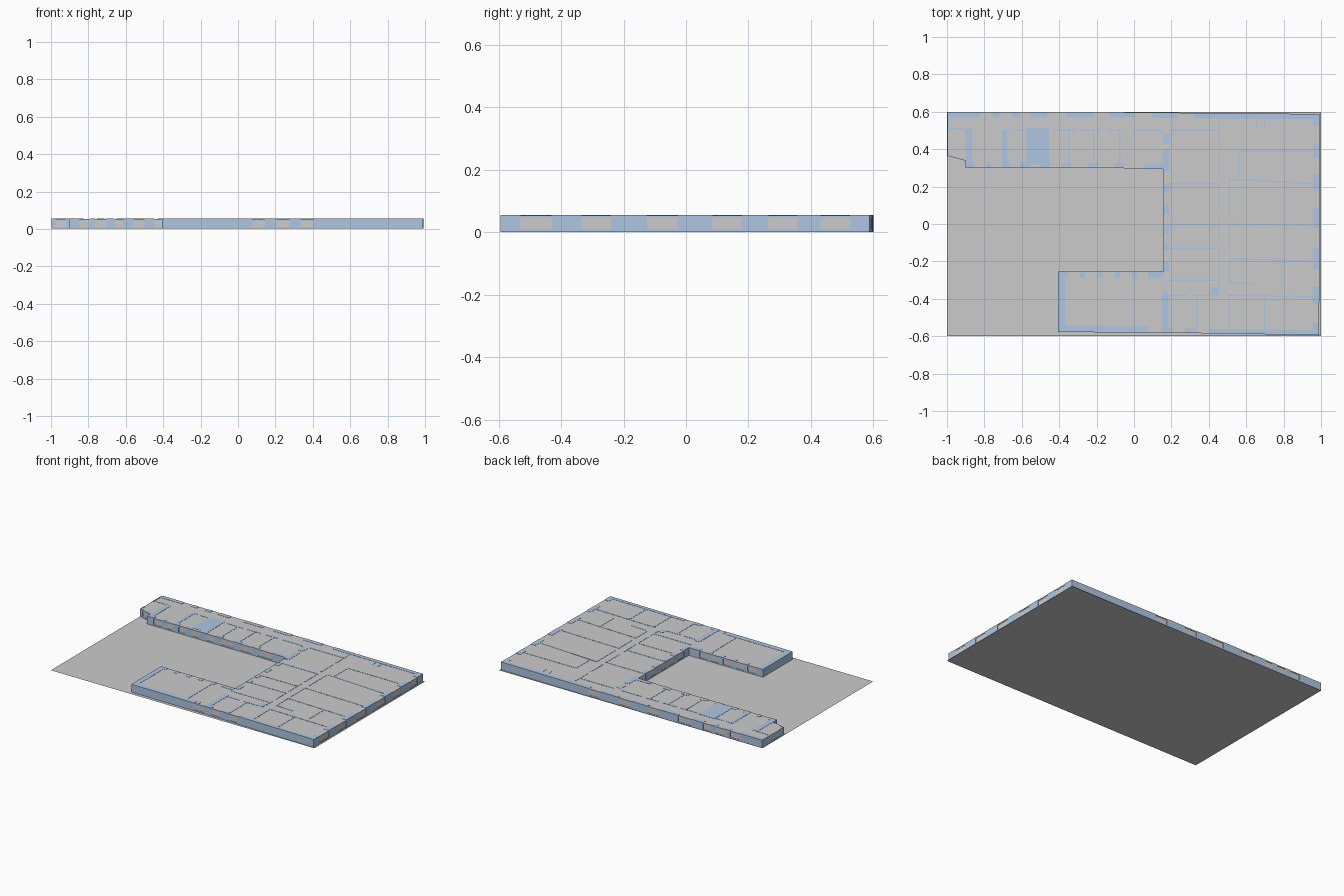
import bpy, bmesh
from mathutils import Vector

H, CAP, BASE = 0.055, 0.0535, 0.0012     # wall top, ceiling level, wall foot
SILL, HEAD = 0.010, 0.045                # window opening heights

blue = bpy.data.materials.new("wall_blue")
blue.diffuse_color = (0.42, 0.57, 0.76, 1)


def prism(bm, a, b, t0, t1, z0, z1):
    """Box along a-b; t0, t1 are sideways offsets to the left of the direction."""
    a, b = Vector(a), Vector(b)
    d = (b - a).normalized()
    n = Vector((-d.y, d.x))
    ring = [a + n * t0, b + n * t0, b + n * t1, a + n * t1]
    lo = [bm.verts.new((p.x, p.y, z0)) for p in ring]
    hi = [bm.verts.new((p.x, p.y, z1)) for p in ring]
    bm.faces.new(lo[::-1])
    bm.faces.new(hi)
    for i in range(4):
        j = (i + 1) % 4
        bm.faces.new((lo[i], lo[j], hi[j], hi[i]))


def finish(bm, name, mat=None):
    bmesh.ops.recalc_face_normals(bm, faces=bm.faces)
    me = bpy.data.meshes.new(name)
    bm.to_mesh(me)
    bm.free()
    ob = bpy.data.objects.new(name, me)
    bpy.context.collection.objects.link(ob)
    if mat:
        me.materials.append(mat)
    return ob


def sheet(name, pts, z):
    bm = bmesh.new()
    f = bm.faces.new([bm.verts.new((x, y, z)) for x, y in pts])
    f.normal_update()
    if f.normal.z < 0:
        f.normal_flip()
    me = bpy.data.meshes.new(name)
    bm.to_mesh(me)
    bm.free()
    bpy.context.collection.objects.link(bpy.data.objects.new(name, me))


# Ground sheet and ceiling sheet over the U-shaped plan (counter-clockwise)
outline = [(-0.405, -0.578), (0.1, -0.58), (0.99, -0.594), (0.993, 0.588),
           (-0.22, 0.599), (-0.998, 0.6), (-0.998, 0.365), (-0.9, 0.338),
           (-0.9, 0.3), (-0.1, 0.299), (0.157, 0.294), (0.157, -0.255),
           (-0.405, -0.255)]
sheet("ground_sheet", [(-1, -0.6), (1, -0.6), (1, 0.6), (-1, 0.6)], 0)
sheet("ceiling_sheet", outline, CAP)

walls, panes = bmesh.new(), bmesh.new()


def facade(a, b, axis, windows, thick=0.035):
    """Outer wall a-b, inside on the left; windows are intervals along an axis."""
    a, b = Vector(a), Vector(b)
    at = lambda v: a + (b - a) * ((v - a[axis]) / (b[axis] - a[axis]))
    rev = b[axis] < a[axis]
    pos = a[axis]
    for w in sorted((sorted(w, reverse=rev) for w in windows), reverse=rev):
        p, q = at(w[0]), at(w[1])
        prism(walls, at(pos), p, 0, thick, BASE, H)            # pier
        prism(walls, p, q, 0, 0.012, BASE, SILL)               # sill
        prism(walls, p, q, 0, 0.012, HEAD, CAP - 0.0003)       # lintel
        prism(panes, p, q, 0.002, 0.006, SILL, HEAD)           # pane
        pos = w[1]
    prism(walls, at(pos), b, 0, thick, BASE, H)


o = outline
# Front
facade(o[0], o[1], 0, [(0.075, 0.098)])
facade(o[1], o[2], 0, [(0.102, 0.145), (0.205, 0.275), (0.335, 0.405)], 0.025)
# Right
facade(o[2], o[3], 1, [(-0.53, -0.43), (-0.335, -0.24), (-0.125, -0.025),
                       (0.085, 0.18), (0.265, 0.355), (0.43, 0.525)])
# Back
facade(o[3], o[4], 0, [(0.235, 0.32), (0.0, 0.095), (-0.215, -0.13)], 0.028)
facade(o[4], o[5], 0, [(-0.465, -0.36), (-0.61, -0.55), (-0.715, -0.65),
                       (-0.825, -0.755)], 0.028)
# Left end of the back wing
facade(o[5], o[6], 1, [(0.41, 0.49)], 0.008)
facade(o[6], o[7], 0, [(-0.975, -0.92)], 0.006)
facade(o[7], o[8], 1, [])
# Courtyard: back wing, middle, front wing
facade(o[8], o[9], 0, [(-0.85, -0.79), (-0.765, -0.705), (-0.66, -0.61),
                       (-0.56, -0.5), (-0.45, -0.385), (-0.335, -0.245),
                       (-0.195, -0.105)], 0.028)
facade(o[9], o[10], 0, [(-0.055, 0.05)], 0.028)
facade(o[10], o[11], 1, [(0.21, 0.28), (0.105, 0.165), (-0.01, 0.05),
                         (-0.1, -0.05), (-0.2, -0.14)], 0.03)
facade(o[11], o[12], 0, [(-0.01 - 0.093 * i - 0.065, -0.01 - 0.093 * i)
                         for i in range(4)] + [(0.02, 0.075)], 0.03)
# Front wing, left end
facade(o[12], o[0], 1, [])

# Thin partitions: x0, y0, x1, y1
partitions = [
    (-0.99, 0.51, -0.9, 0.51), (-0.7, 0.5, -0.66, 0.5), (-0.63, 0.5, -0.58, 0.5),
    (-0.43, 0.5, -0.31, 0.5), (-0.28, 0.5, -0.18, 0.5), (-0.14, 0.5, -0.05, 0.5),
    (-0.01, 0.5, 0.13, 0.5), (0.13, 0.5, 0.165, 0.48), (0.19, 0.5, 0.45, 0.5),
    (-0.35, 0.3, -0.35, 0.5), (-0.215, 0.3, -0.215, 0.5), (-0.075, 0.3, -0.075, 0.5),
    (0.165, 0.215, 0.45, 0.215), (0.165, -0.005, 0.45, -0.005),
    (0.165, -0.13, 0.45, -0.13), (0.165, -0.3, 0.45, -0.3),
    (0.51, 0.24, 0.97, 0.215), (0.51, 0, 0.97, -0.01), (0.51, -0.185, 0.97, -0.2),
    (0.56, 0.39, 0.97, 0.39), (0.56, 0.25, 0.56, 0.39), (0.655, 0.52, 0.655, 0.57),
    (0.7, 0.52, 0.7, 0.57), (0.79, -0.2, 0.79, -0.35), (0.51, -0.312, 0.64, -0.32),
    (0.5, -0.38, 0.97, -0.39), (0.15, -0.38, 0.28, -0.38), (0.31, -0.38, 0.43, -0.38),
    (0.335, -0.38, 0.335, -0.57), (0.51, -0.39, 0.51, -0.56),
    (0.7, -0.39, 0.7, -0.57), (0, -0.27, 0, -0.56)]
for x0, y0, x1, y1 in partitions:
    prism(walls, (x0, y0), (x1, y1), -0.004, 0.004, BASE, H)

# Corridor walls broken by door gaps
for x, spans in ((0.455, ((0.55, 0.41), (0.38, 0.25), (0.22, 0.07), (0.04, -0.1),
                          (-0.13, -0.24), (-0.27, -0.34))),
                 (0.51, ((0.24, 0.04), (0.01, -0.15), (-0.18, -0.31)))):
    for y0, y1 in spans:
        prism(walls, (x, y0), (x, y1), -0.004, 0.004, BASE, H)

# Heavy walls, stair core and pillar: x0, x1, y0, y1
for x0, x1, y0, y1 in ((-0.9, -0.865, 0.31, 0.51), (-0.705, -0.68, 0.31, 0.5),
                       (-0.575, -0.455, 0.32, 0.51), (0.155, 0.19, 0.29, 0.4),
                       (0.15, 0.185, -0.575, -0.36), (0.155, 0.19, 0.43, 0.48),
                       (0.415, 0.455, -0.38, -0.34)):
    prism(walls, (x0, y0), (x1, y0), 0, y1 - y0, BASE, H)

finish(walls, "walls", blue)
finish(panes, "window_panes")
